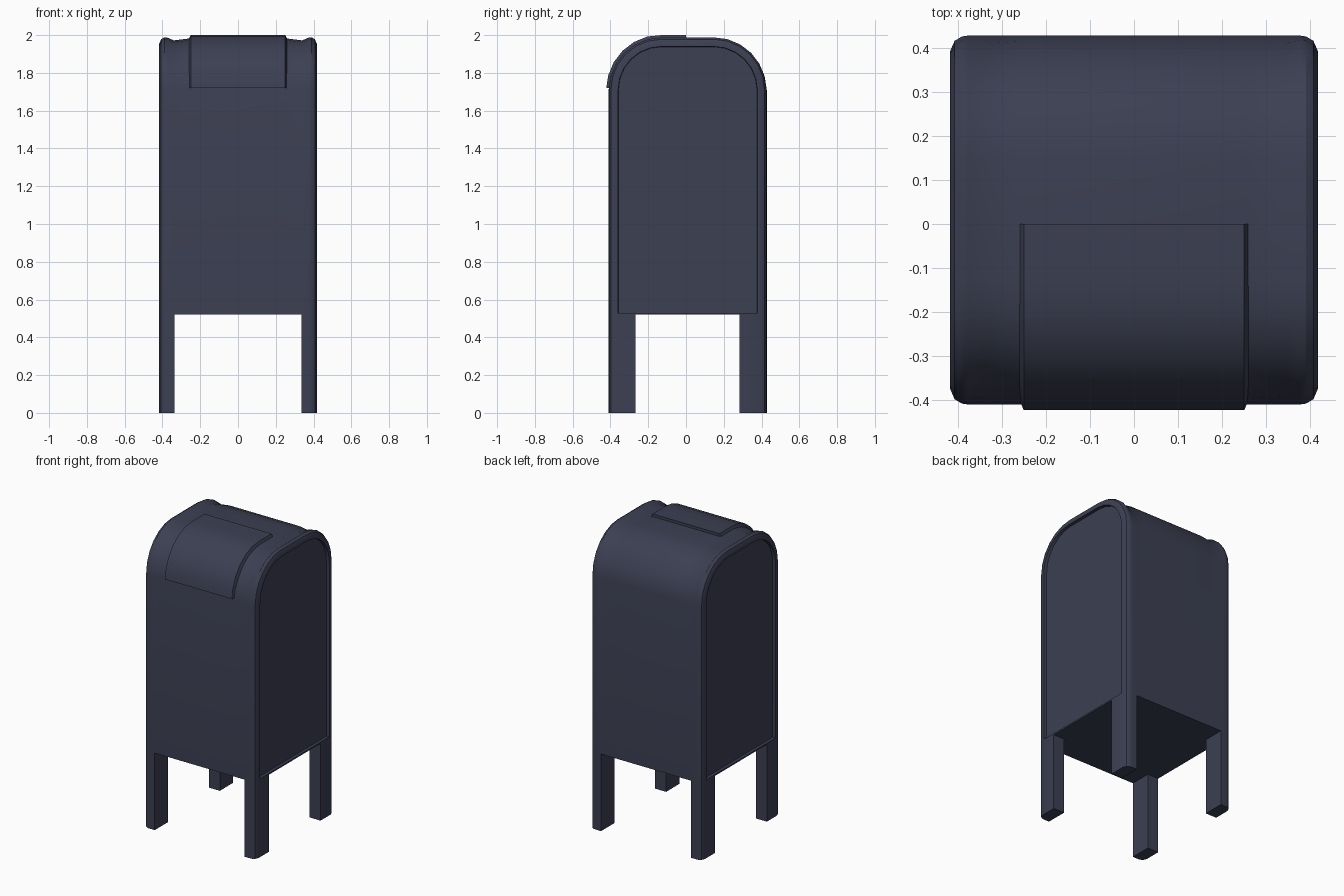
import bpy, bmesh
from math import sin, cos, pi, radians

if "Cube" in bpy.data.objects:
    bpy.data.objects.remove(bpy.data.objects["Cube"])

CY, W, R, ZC = 0.009, 0.4185, 0.28, 1.71   # arch centre, half depth, corner radius, spring height
BOTTOM, SEG = 0.52, 6

paint = bpy.data.materials.new("dark_blue_paint")
paint.diffuse_color = (0.045, 0.05, 0.085, 1)
paint.use_nodes = True
paint.node_tree.nodes["Principled BSDF"].inputs["Base Color"].default_value = paint.diffuse_color


def finish(bm, name):
    bmesh.ops.recalc_face_normals(bm, faces=bm.faces[:])
    mesh = bpy.data.meshes.new(name)
    bm.to_mesh(mesh)
    bm.free()
    ob = bpy.data.objects.new(name, mesh)
    bpy.context.collection.objects.link(ob)
    mesh.materials.append(paint)
    bpy.ops.object.select_all(action='DESELECT')
    bpy.context.view_layer.objects.active = ob
    ob.select_set(True)
    bpy.ops.object.shade_smooth_by_angle(angle=radians(32))
    return ob


def loft(bm, rings, closed=True):
    rows = [[bm.verts.new(p) for p in ring] for ring in rings]
    n = len(rows[0])
    for a, b in zip(rows, rows[1:]):
        for i in range(n if closed else n - 1):
            j = (i + 1) % n
            bm.faces.new((a[i], a[j], b[j], b[i]))
    return rows


def front_corner(inset, dip=0.0):
    pts = []
    for k in range(SEG + 1):
        a = k / SEG * pi / 2
        r = R - inset - dip * min(1, a / radians(30))
        pts.append((CY - (W - R) - r * cos(a), ZC + r * sin(a)))
    return pts


def arch(x, inset, dip=0.0, zbot=BOTTOM):
    front = [(CY - W + inset, zbot)] + front_corner(inset, dip)
    back = [(2 * CY - y, z) for y, z in reversed(front)]
    return [(x, y, z) for y, z in front + back]


# Body: arched sections along x, with raised rims and recessed side panels
half = [(0.26, 0, 0.008, BOTTOM), (0.34, 0, 0.018, BOTTOM), (0.375, 0, 0.003, BOTTOM),
        (0.39, 0.002, 0, BOTTOM), (0.407, 0.012, 0, BOTTOM), (0.417, 0.035, 0, BOTTOM),
        (0.417, 0.05, 0, 0.53), (0.397, 0.052, 0, 0.53)]
stations = [(-s[0],) + s[1:] for s in reversed(half)] + half
bm = bmesh.new()
rows = loft(bm, [arch(*s) for s in stations])
bm.faces.new(rows[0])
bm.faces.new(rows[-1])
finish(bm, "mailbox_body")

# Mail hatch: thin curved plate over the front half of the roof
inner = front_corner(0.02)
outer = [(y, z) for y, z in front_corner(-0.0125)]
inner = [(inner[0][0], 1.72)] + inner[1:] + [(0, inner[-1][1])]
outer = [(outer[0][0], 1.72)] + outer[1:-1] + [(outer[-1][0], 2.0), (0, 2.0)]
bm = bmesh.new()
loft(bm, [[(x, y, z) for y, z in prof] for x, prof in
          ((-0.265, inner), (-0.25, outer), (0.25, outer), (0.265, inner))] +
     [[(-0.265, y, z) for y, z in inner]], closed=False)
bmesh.ops.remove_doubles(bm, verts=bm.verts[:], dist=1e-5)
bmesh.ops.holes_fill(bm, edges=[e for e in bm.edges if e.is_boundary])
finish(bm, "mail_hatch")

# Legs: corner posts with a rounded outer edge
section = [(0.335, 0.2755), (0.417, 0.2755), (0.417, 0.3835), (0.407, 0.4065),
           (0.39, 0.4165), (0.375, 0.4185), (0.335, 0.4185)]
# section y is measured from the body centre line
for sx, xname in ((-1, "left"), (1, "right")):
    for sy, yname in ((-1, "front"), (1, "back")):
        bm = bmesh.new()
        rows = loft(bm, [[(sx * x, CY + sy * y, z) for x, y in section] for z in (0, BOTTOM)])
        bm.faces.new(rows[0])
        bm.faces.new(rows[1])
        finish(bm, f"{yname}_{xname}_leg")
